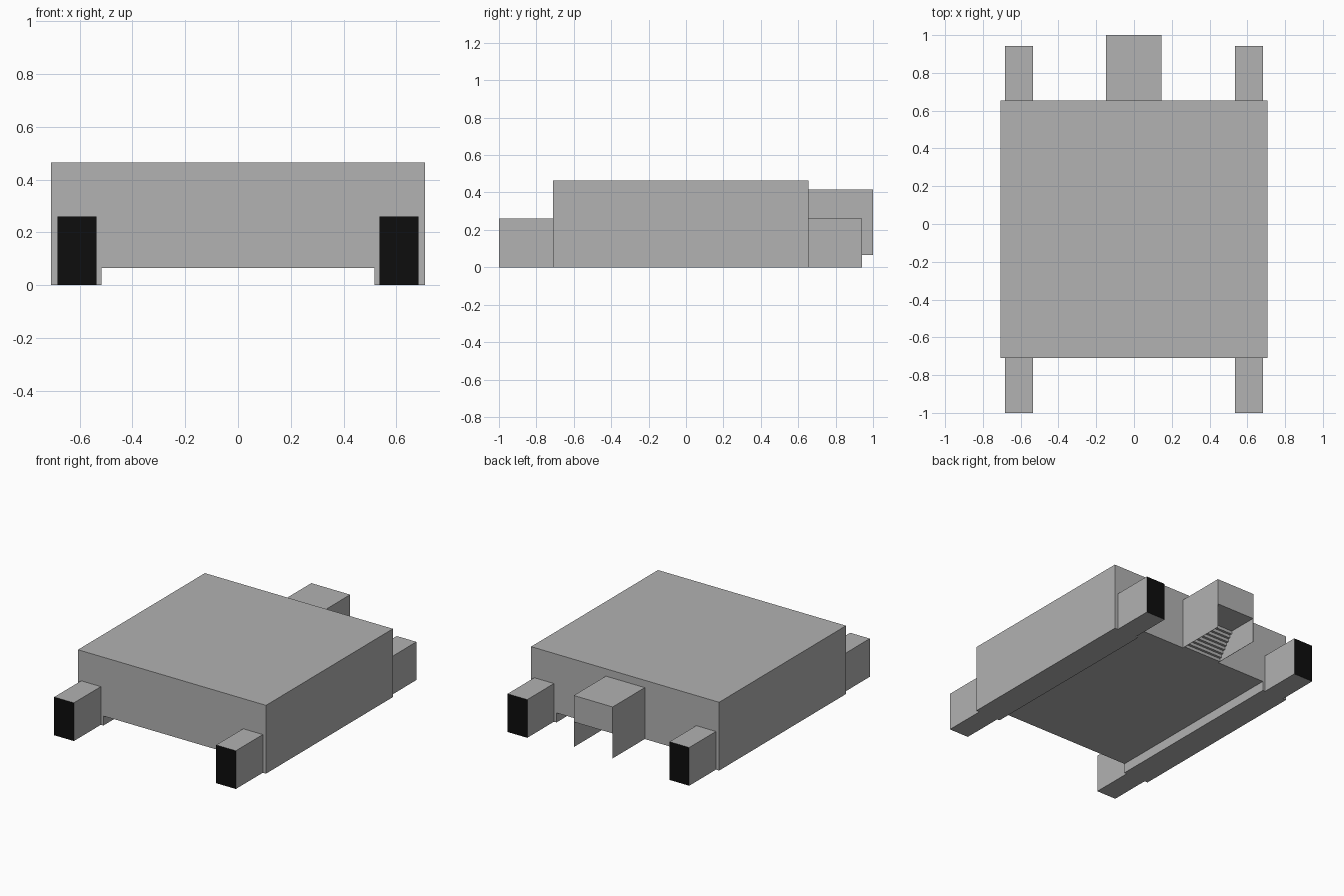
import bpy
import bmesh

cube = bpy.data.objects.get("Cube")
if cube:
    bpy.data.objects.remove(cube, do_unlink=True)


def make_material(name, value):
    mat = bpy.data.materials.new(name)
    mat.use_nodes = True
    colour = (value, value, value, 1)
    mat.diffuse_color = colour
    mat.node_tree.nodes["Principled BSDF"].inputs["Base Color"].default_value = colour
    return mat


grey = make_material("mid grey", 0.445)
black = make_material("black", 0.004)


def finish(name, bm, materials):
    mesh = bpy.data.meshes.new(name)
    bm.to_mesh(mesh)
    bm.free()
    for mat in materials:
        mesh.materials.append(mat)
    obj = bpy.data.objects.new(name, mesh)
    bpy.context.collection.objects.link(obj)
    return obj


def extrude_profile(name, points, offset):
    """Extrude a closed outline of 3D points into a solid."""
    bm = bmesh.new()
    face = bm.faces.new([bm.verts.new(p) for p in points])
    result = bmesh.ops.extrude_face_region(bm, geom=[face], use_keep_orig=True)
    moved = [g for g in result["geom"] if isinstance(g, bmesh.types.BMVert)]
    bmesh.ops.translate(bm, vec=offset, verts=moved)
    bmesh.ops.recalc_face_normals(bm, faces=bm.faces)
    return finish(name, bm, [grey])


def box(name, low, high, materials):
    bm = bmesh.new()
    bmesh.ops.create_cube(bm, size=1)
    for v in bm.verts:
        v.co = [a + (b - a) * (c + 0.5) for a, b, c in zip(low, high, v.co)]
    return finish(name, bm, materials)


# Main body: slab with a shallow channel along the underside
FRONT, BACK, HALF, TOP, FLOOR = -0.71, 0.655, 0.708, 0.465, 0.065
RAIL = 0.517
outline = [(-HALF, 0), (-RAIL, 0), (-RAIL, FLOOR), (RAIL, FLOOR),
           (RAIL, 0), (HALF, 0), (HALF, TOP), (-HALF, TOP)]
extrude_profile("main_body", [(x, FRONT, z) for x, z in outline],
                (0, BACK - FRONT, 0))

# Four corner blocks with black outer end faces
for side, x in (("left", 0.61), ("right", -0.61)):
    for end, y0, y1 in (("front", -1, FRONT), ("back", BACK, 0.942)):
        block = box(f"{end}_{side}_block", (x - 0.074, y0, 0),
                    (x + 0.074, y1, 0.26), [grey, black])
        direction = -1 if end == "front" else 1
        for poly in block.data.polygons:
            if poly.normal.y * direction > 0.9:
                poly.material_index = 1

# Rear porch: roof block whose underside steps down to the body
PORCH_TOP, CEILING, STAIR_START, STEPS = 0.415, 0.235, 0.79, 8
X0, X1 = -0.148, 0.145
profile = [(BACK, PORCH_TOP), (1, PORCH_TOP), (1, CEILING), (STAIR_START, CEILING)]
run = (STAIR_START - BACK) / STEPS
rise = (CEILING - FLOOR) / STEPS
for i in range(STEPS):
    y, z = STAIR_START - i * run, CEILING - (i + 1) * rise
    profile += [(y, z), (y - run, z)]
extrude_profile("porch_roof_and_steps", [(X0, y, z) for y, z in profile],
                (X1 - X0, 0, 0))

# Thin side walls of the porch
for name, x in (("porch_right_wall", X0), ("porch_left_wall", X1 - 0.002)):
    box(name, (x, BACK, FLOOR), (x + 0.002, 1, PORCH_TOP), [grey])
